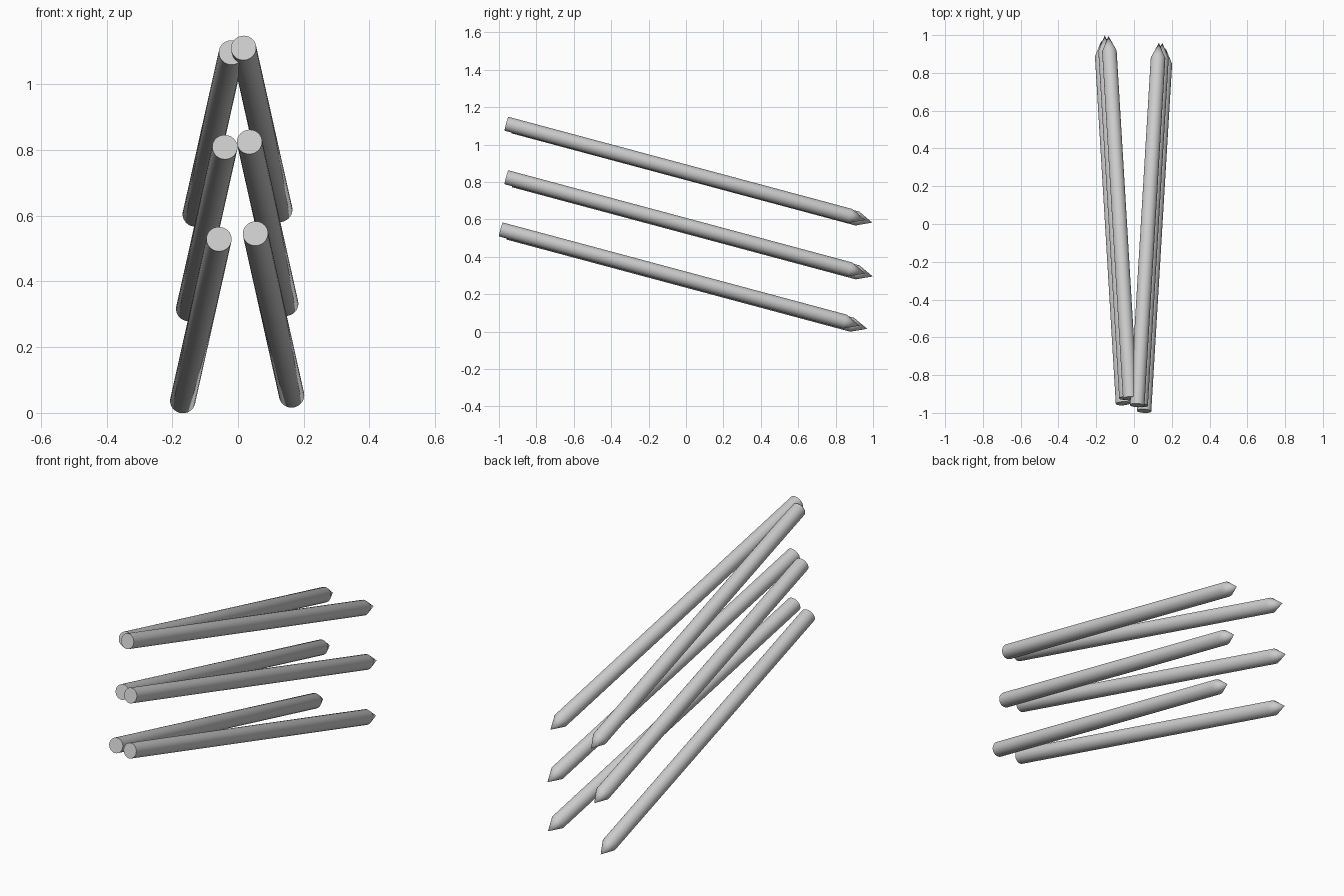
import bpy, bmesh
from mathutils import Vector

cube = bpy.data.objects.get("Cube")
if cube:
    bpy.data.objects.remove(cube, do_unlink=True)

RADIUS, LENGTH, TIP = 0.0385, 1.99, 0.083

grey = bpy.data.materials.new("plain_grey")
grey.use_nodes = True
grey.diffuse_color = (0.6, 0.6, 0.6, 1)
grey.node_tree.nodes["Principled BSDF"].inputs["Base Color"].default_value = (0.6, 0.6, 0.6, 1)


def pointed_rod(name, start, direction):
    """Round rod with a flat front end at start and a conical point at the back."""
    bm = bmesh.new()
    shaft = LENGTH - TIP
    bmesh.ops.create_cone(bm, cap_ends=True, segments=32, radius1=RADIUS,
                          radius2=RADIUS, depth=shaft)
    bmesh.ops.translate(bm, verts=bm.verts, vec=(0, 0, shaft / 2))
    # Pull the far cap out into a point
    bm.normal_update()
    cap = [f for f in bm.faces if f.normal.z > 0.9]
    point = bmesh.ops.poke(bm, faces=cap)["verts"][0]
    point.co.z = LENGTH
    mesh = bpy.data.meshes.new(name)
    bm.to_mesh(mesh)
    bm.free()
    mesh.materials.append(grey)
    rod = bpy.data.objects.new(name, mesh)
    bpy.context.collection.objects.link(rod)
    rod.location = start
    rod.rotation_euler = Vector(direction).to_track_quat("Z", "Y").to_euler()
    bpy.ops.object.select_all(action="DESELECT")
    rod.select_set(True)
    bpy.context.view_layer.objects.active = rod
    bpy.ops.object.shade_smooth_by_angle()


# Three tiers, each a pair of rods spreading apart and sloping down to the back
tiers = {
    "lower": ((0.053, -0.99, 0.546), (-0.058, -0.950, 0.529)),
    "middle": ((0.035, -0.96, 0.825), (-0.040, -0.921, 0.809)),
    "upper": ((0.017, -0.96, 1.111), (-0.020, -0.923, 1.097)),
}
for tier, (left, right) in tiers.items():
    pointed_rod(tier + "_left_rod", left, (0.06, 1, -0.268))
    pointed_rod(tier + "_right_rod", right, (-0.06, 1, -0.268))
